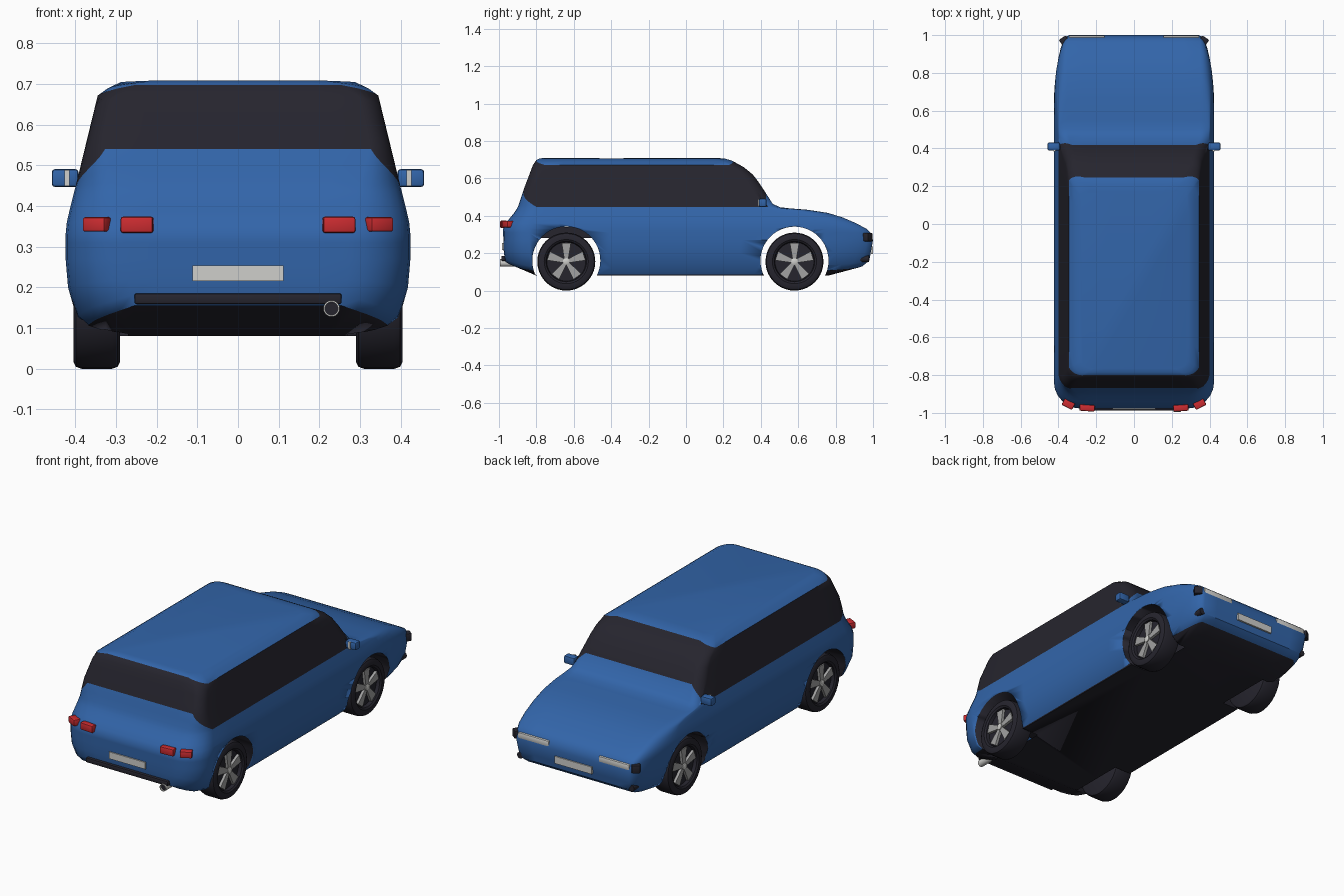
import bpy, bmesh, math
from mathutils import Matrix, Vector

cube = bpy.data.objects.get("Cube")
if cube:
    bpy.data.objects.remove(cube, do_unlink=True)


def material(name, r, g, b):
    m = bpy.data.materials.new(name)
    m.use_nodes = True
    m.diffuse_color = (r, g, b, 1)
    m.node_tree.nodes["Principled BSDF"].inputs["Base Color"].default_value = (r, g, b, 1)
    return m


BLUE = material("body blue", 0.032, 0.13, 0.40)
DARK = material("charcoal", 0.019, 0.018, 0.027)
WHITE = material("pale grey", 0.62, 0.62, 0.60)
SILVER = material("rim silver", 0.36, 0.36, 0.36)
RED = material("lamp red", 0.60, 0.025, 0.03)


def finish(name, bm, mats, angle=35):
    """Turn a bmesh into a smooth-shaded object with sharp edges kept."""
    bmesh.ops.recalc_face_normals(bm, faces=bm.faces)
    mesh = bpy.data.meshes.new(name)
    bm.to_mesh(mesh)
    bm.free()
    for m in mats:
        mesh.materials.append(m)
    obj = bpy.data.objects.new(name, mesh)
    bpy.context.collection.objects.link(obj)
    bpy.ops.object.select_all(action="DESELECT")
    obj.select_set(True)
    bpy.context.view_layer.objects.active = obj
    bpy.ops.object.shade_smooth_by_angle(angle=math.radians(angle))
    return obj


def box(name, centre, size, mat, turn=0, bevel=0.006):
    bm = bmesh.new()
    bmesh.ops.create_cube(bm, size=1)
    bmesh.ops.scale(bm, vec=size, verts=bm.verts)
    if bevel:
        bmesh.ops.bevel(bm, geom=bm.edges[:], offset=bevel, segments=2,
                        profile=0.5, affect="EDGES")
    bmesh.ops.rotate(bm, matrix=Matrix.Rotation(math.radians(turn), 3, "Z"), verts=bm.verts)
    bmesh.ops.translate(bm, vec=centre, verts=bm.verts)
    return finish(name, bm, [mat])


def lathe(name, profile, centre, mats, axis="X", segs=40, index=0):
    """Revolve (offset, radius) points about an axis through centre."""
    bm = bmesh.new()
    rings = []
    for off, r in profile:
        ring = []
        for i in range(segs):
            a = math.tau * i / segs
            c, s = r * math.cos(a), r * math.sin(a)
            p = (off, c, s) if axis == "X" else (c, off, s)
            ring.append(bm.verts.new(Vector(centre) + Vector(p)))
        rings.append(ring)
    for lo, hi in zip(rings, rings[1:]):
        for i in range(segs):
            j = (i + 1) % segs
            bm.faces.new((lo[i], lo[j], hi[j], hi[i]))
    bmesh.ops.remove_doubles(bm, verts=bm.verts, dist=1e-5)
    for f in bm.faces:
        f.material_index = index
    return finish(name, bm, mats)


# Body outline by height: half width, rear end and front end
HALF = [(.08, .37), (.12, .395), (.2, .418), (.27, .424), (.33, .424), (.36, .421), (.4, .412),
        (.446, .4), (.672, .345), (.69, .32), (.705, .288), (.709, .25)]
REAR = [(.08, -.8), (.12, -.93), (.155, -.965), (.2, -.975), (.33, -.978), (.36, -.965),
        (.42, -.915), (.45, -.897), (.54, -.868), (.672, -.818), (.698, -.8), (.705, -.785),
        (.709, -.765)]
FRONT = [(.08, .76), (.12, .93), (.16, .98), (.27, 1), (.31, .985), (.33, .965), (.36, .91),
         (.39, .84), (.415, .76), (.432, .65), (.44, .55), (.446, .5), (.465, .46), (.535, .418),
         (.6, .375), (.64, .34), (.672, .29), (.695, .245), (.705, .21), (.709, .17)]
# Height of each ring at the sides, rear and front
LEVELS = [(.08, .08, .08), (.085, .155, .13), (.12, .18, .16), (.2, .22, .2), (.27, .27, .27),
          (.31, .31, .31), (.33, .33, .33), (.36, .36, .36), (.39, .39, .39), (.415, .415, .415),
          (.432, .432, .432), (.44, .44, .44), (.442, .46, .446), (.444, .5, .465),
          (.446, .54, .535), (.53, .58, .58), (.6, .63, .62), (.64, .67, .66), (.672, .698, .695),
          (.69, .705, .705), (.705, .709, .709)]
GLASS = range(14, 18)


def at(table, z):
    for (z0, v0), (z1, v1) in zip(table, table[1:]):
        if z <= z1:
            return v0 + (v1 - v0) * max(0, z - z0) / (z1 - z0)
    return table[-1][1]


def clamp(v):
    return max(0.0, min(1.0, v))


def outline_point(kind, t, level):
    """A point of one ring on the +x half, by zone of the outline."""
    side, rear, front = level
    z = {"rear": rear, "rear_corner": rear + (side - rear) * t, "side": side,
         "front_corner": side + (front - side) * t, "front": front}[kind]
    w, y0, y1 = at(HALF, z), at(REAR, z), at(FRONT, z)
    k, h = clamp((z - .36) / .18), clamp((z - .3) / .14)
    rx, ry = .15 - .1 * k, .14 - .08 * k
    fx, fy = .08 - .03 * h, .42 - .36 * h
    s, c = math.sin(t * math.pi / 2), math.cos(t * math.pi / 2)
    if kind == "rear":
        return (t * (w - rx), y0, z)
    if kind == "rear_corner":
        return (w - rx + rx * s, y0 + ry - ry * c, z)
    if kind == "side":
        return (w, y0 + ry + (y1 - fy - y0 - ry) * t, z)
    if kind == "front_corner":
        return (w - fx + fx * c, y1 - fy + fy * s, z)
    return ((w - fx) * (1 - t), y1, z)


columns = []
for kind, n in (("rear", 4), ("rear_corner", 6), ("side", 10), ("front_corner", 8), ("front", 4)):
    columns += [(kind, i / n) for i in range(n)]
columns.append(("front", 1.0))

# Body shell: stacked rings with closed floor and roof
bm = bmesh.new()
rings = []
for level in LEVELS:
    half = [outline_point(kind, t, level) for kind, t in columns]
    other = [(-x, y, z) for x, y, z in half[-2:0:-1]]
    rings.append([bm.verts.new(p) for p in half + other])
count = len(rings[0])
for k, (lo, hi) in enumerate(zip(rings, rings[1:])):
    for i in range(count):
        j = (i + 1) % count
        f = bm.faces.new((lo[i], lo[j], hi[j], hi[i]))
        f.material_index = 1 if k == 0 or k in GLASS else 0
bm.faces.new(rings[0]).material_index = 1
bm.faces.new(rings[-1])
body = finish("body_shell", bm, [BLUE, DARK])

# Wheel arches: cut wells, then open their inner ends into the hollow shell
AXLES = {"rear": -.64, "front": .58}
WELL = .27
for y in AXLES.values():
    for s in (1, -1):
        cutter = lathe("arch_cutter", [(s * WELL, 0), (s * WELL, .182), (s * .5, .182), (s * .5, 0)],
                       (0, y, .16), [BLUE, DARK], segs=48, index=1)
        cutter.hide_render = True
        mod = body.modifiers.new("arch", "BOOLEAN")
        mod.operation, mod.solver, mod.object = "DIFFERENCE", "EXACT", cutter
        bpy.context.view_layer.objects.active = body
        bpy.ops.object.modifier_apply(modifier=mod.name)
        bpy.data.objects.remove(cutter, do_unlink=True)
bm = bmesh.new()
bm.from_mesh(body.data)
inner = [f for f in bm.faces if all(abs(abs(v.co.x) - WELL) < 1e-3 for v in f.verts)]
bmesh.ops.delete(bm, geom=inner, context="FACES")
bm.to_mesh(body.data)
bm.free()
box("rear_well_liner", (0, AXLES["rear"], .31), (2 * WELL, .3, .06), DARK, bevel=0)


def spokes(name, s, y):
    """Five flared spokes on the outer face of a wheel."""
    bm = bmesh.new()
    for i in range(5):
        a = math.tau * i / 5 + math.pi / 2
        out, across = Vector((0, math.cos(a), math.sin(a))), Vector((0, -math.sin(a), math.cos(a)))
        corners = [(.015, -.011), (.1, -.025), (.1, .025), (.015, .011)]
        centre = Vector((0, y, .155))
        lo, hi = ([bm.verts.new(centre + out * r + across * w + Vector((s * x, 0, 0)))
                   for r, w in corners] for x in (.375, .395))
        bm.faces.new(lo)
        bm.faces.new(hi)
        for k in range(4):
            bm.faces.new((lo[k], lo[k - 1], hi[k - 1], hi[k]))
    finish(name, bm, [SILVER])


TYRE = [(.29, 0), (.29, .138), (.296, .15), (.31, .155), (.385, .155), (.399, .15), (.405, .138),
        (.405, .118), (.398, .108), (.38, .104), (.38, 0)]
for s, side in ((1, "left"), (-1, "right")):
    # Wheels
    for end, y in AXLES.items():
        tag = f"{end}_{side}"
        lathe(f"tyre_{tag}", [(s * x, r) for x, r in TYRE], (0, y, .155), [DARK])
        spokes(f"spokes_{tag}", s, y)
        lathe(f"hub_{tag}", [(s * .375, .018), (s * .4, .018), (s * .403, .012), (s * .403, 0)],
              (0, y, .155), [WHITE], segs=16)
    # Door mirrors
    box(f"mirror_{side}", (s * .425, .41, .469), (.066, .042, .044), BLUE, bevel=.008)
    box(f"mirror_glass_{side}", (s * .421, .388, .469), (.012, .008, .04), WHITE, bevel=0)
    # Tail lamps
    box(f"tail_lamp_inner_{side}", (s * .248, -.974, .354), (.08, .034, .04), RED, s * 4)
    box(f"tail_lamp_outer_{side}", (s * .347, -.953, .355), (.062, .04, .036), RED, s * 28)
    # Headlamps, corner lamps and fog lamps
    box(f"headlamp_{side}", (s * .25, .983, .29), (.19, .03, .034), WHITE)
    box(f"corner_lamp_{side}", (s * .367, .968, .286), (.045, .045, .045), DARK, s * -35)
    lathe(f"fog_lamp_{side}", [(.93, .018), (.978, .018), (.978, 0)], (s * .345, 0, .17),
          [DARK], axis="Y", segs=16)

# Blank plates, rear bumper strip and exhaust
box("rear_plate", (0, -.977, .235), (.225, .012, .038), WHITE, bevel=0)
box("front_plate", (0, .995, .215), (.23, .01, .04), WHITE, bevel=0)
box("rear_bumper_strip", (0, -.972, .172), (.51, .03, .027), DARK)
lathe("exhaust_tip", [(-.9, .02), (-.995, .02), (-.995, .016), (-.95, .016)],
      (.23, 0, .148), [WHITE], axis="Y", segs=24)
lathe("exhaust_core", [(-.9, .0165), (-.985, .0165), (-.985, 0)],
      (.23, 0, .148), [DARK], axis="Y", segs=24)
